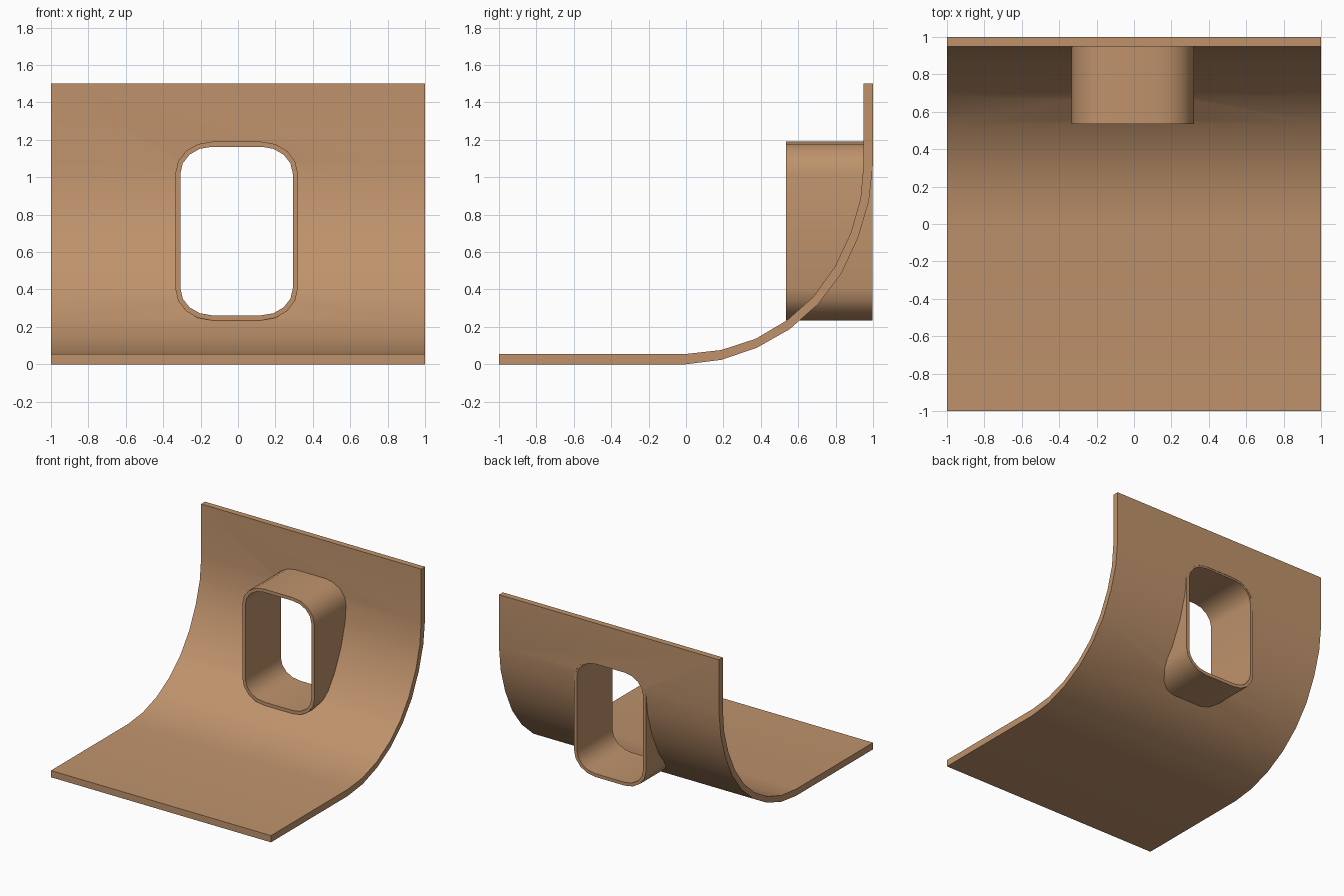
import bpy, bmesh, math

if "Cube" in bpy.data.objects:
    bpy.data.objects.remove(bpy.data.objects["Cube"])

mat = bpy.data.materials.new("warm tan")
mat.diffuse_color = (0.52, 0.29, 0.15, 1)
mat.use_nodes = True
mat.node_tree.nodes["Principled BSDF"].inputs["Base Color"].default_value = mat.diffuse_color


def make(name, bm):
    bmesh.ops.recalc_face_normals(bm, faces=bm.faces[:])
    me = bpy.data.meshes.new(name)
    bm.to_mesh(me)
    bm.free()
    me.materials.append(mat)
    ob = bpy.data.objects.new(name, me)
    bpy.context.collection.objects.link(ob)
    return ob


def smooth(ob):
    bpy.ops.object.select_all(action='DESELECT')
    ob.select_set(True)
    bpy.context.view_layer.objects.active = ob
    bpy.ops.object.shade_smooth_by_angle(angle=math.radians(35))


def rounded(inset):
    # rounded rectangle in x, z with four-sided corners
    x0, x1, z0, z1 = -0.335 + inset, 0.32 - inset, 0.235 + inset, 1.19 - inset
    rx, rz = 0.195 - inset, 0.17 - inset
    pts = []
    for q, (cx, cz) in enumerate([(x1 - rx, z1 - rz), (x0 + rx, z1 - rz),
                                  (x0 + rx, z0 + rz), (x1 - rx, z0 + rz)]):
        for i in range(5):
            a = math.radians(q * 90 + i * 22.5)
            pts.append((cx + rx * math.cos(a), cz + rz * math.sin(a)))
    return pts


# curved sheet: outer and inner profile in y, z
outer = [(-1, 0), (0, 0), (.19, .024), (.378, .088), (.553, .187), (.705, .32),
         (.83, .484), (.92, .676), (.978, .872), (1, 1.07), (1, 1.5)]
inner = [(-1, .055), (0, .055), (.188, .076), (.372, .136), (.54, .235), (.68, .36),
         (.795, .52), (.88, .70), (.933, .885), (.95, 1.07), (.95, 1.5)]
bm = bmesh.new()
rings = [[[bm.verts.new((x, y, z)) for y, z in prof] for prof in (outer, inner)]
         for x in (-1, 1)]
(lo, li), (ro, ri) = rings
for i in range(len(outer) - 1):
    for a, b in ((lo, ro), (ri, li), (li, lo), (ro, ri)):
        bm.faces.new((a[i], a[i + 1], b[i + 1], b[i]))
for k in (0, -1):
    bm.faces.new((lo[k], ro[k], ri[k], li[k]))
sheet = make("curved_sheet", bm)

# window opening cut through the sheet, just inside the frame wall
bm = bmesh.new()
loops = [[bm.verts.new((x, y, z)) for x, z in rounded(0.013)] for y in (0.3, 1.3)]
n = len(loops[0])
for i in range(n):
    j = (i + 1) % n
    bm.faces.new((loops[0][i], loops[0][j], loops[1][j], loops[1][i]))
for lp in loops:
    bm.faces.new(lp)
cutter = make("opening_cutter", bm)
cutter.hide_render = True

mod = sheet.modifiers.new("opening", 'BOOLEAN')
mod.operation = 'DIFFERENCE'
mod.solver = 'EXACT'
mod.object = cutter
bpy.ops.object.select_all(action='DESELECT')
sheet.select_set(True)
bpy.context.view_layer.objects.active = sheet
bpy.ops.object.modifier_apply(modifier=mod.name)
bpy.data.objects.remove(cutter)
smooth(sheet)

# window frame: straight tube with a rounded rectangular section
bm = bmesh.new()
t = [[bm.verts.new((x, y, z)) for x, z in rounded(s)]
     for s, y in ((0, .535), (0, .997), (.027, .997), (.027, .535))]
for k in range(4):
    a, b = t[k], t[(k + 1) % 4]
    for i in range(n):
        j = (i + 1) % n
        bm.faces.new((a[i], a[j], b[j], b[i]))
smooth(make("window_frame", bm))
